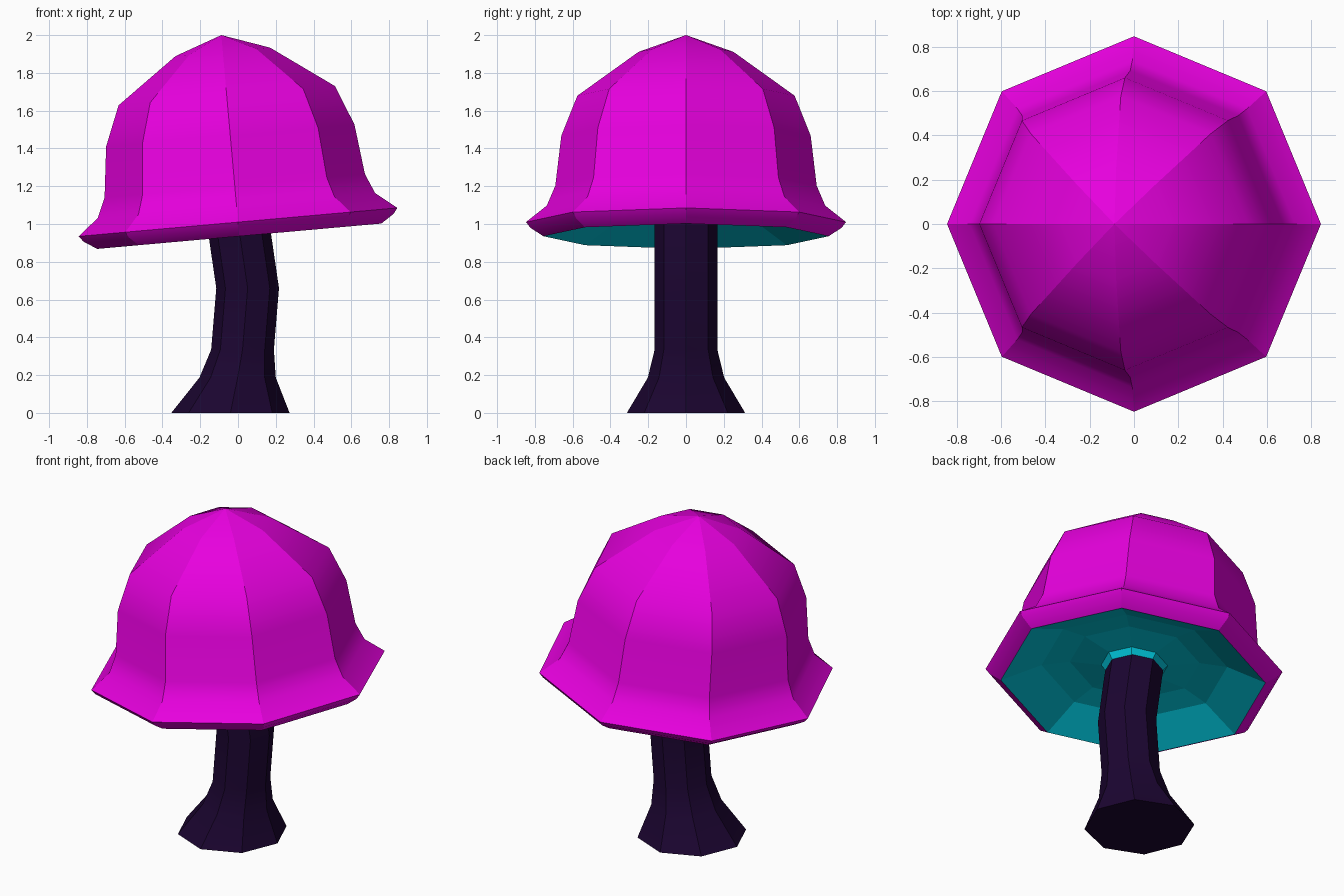
import bpy, bmesh, math
from mathutils import Matrix, Vector

SIDES = 8

cube = bpy.data.objects.get("Cube")
if cube:
    bpy.data.objects.remove(cube, do_unlink=True)


def material(name, rgb):
    mat = bpy.data.materials.new(name)
    mat.use_nodes = True
    mat.diffuse_color = (*rgb, 1)
    bsdf = next(n for n in mat.node_tree.nodes if n.type == 'BSDF_PRINCIPLED')
    bsdf.inputs["Base Color"].default_value = (*rgb, 1)
    return mat


def loft(name, rings, mats, creases, rule=lambda level: 0, matrix=Matrix()):
    """Skin octagonal rings given as (radius, x, z); a zero radius is a tip.
    Upright edges and the rings listed in creases stay sharp."""
    bm = bmesh.new()
    loops, level_of = [], {}
    for level, (radius, x, z) in enumerate(rings):
        loop = [bm.verts.new((x + radius * math.cos(math.tau * i / SIDES),
                              radius * math.sin(math.tau * i / SIDES), z))
                for i in range(SIDES if radius else 1)]
        level_of.update((vert, level) for vert in loop)
        loops.append(loop)
    for level, (low, high) in enumerate(zip(loops, loops[1:])):
        for i in range(SIDES):
            j = (i + 1) % SIDES
            corners = [low[i % len(low)], low[j % len(low)],
                       high[j % len(high)], high[i % len(high)]]
            face = bm.faces.new(list(dict.fromkeys(corners)))
            face.material_index = rule(level)
    # Close open ends
    for loop in (loops[0], loops[-1]):
        if len(loop) > 1:
            bm.faces.new(loop)
    bmesh.ops.recalc_face_normals(bm, faces=bm.faces)
    for face in bm.faces:
        face.smooth = True
    for edge in bm.edges:
        a, b = (level_of[vert] for vert in edge.verts)
        edge.smooth = a == b and a not in creases
    bm.transform(matrix)
    mesh = bpy.data.meshes.new(name)
    bm.to_mesh(mesh)
    bm.free()
    for mat in mats:
        mesh.materials.append(mat)
    bpy.context.collection.objects.link(bpy.data.objects.new(name, mesh))


magenta = material("magenta", (0.8, 0.0, 0.73))
teal = material("teal", (0.0, 0.58, 0.73))
purple = material("dark purple", (0.011, 0.0015, 0.03))

# Bent stem with a flared foot
stem = [(0.313, -0.04, 0), (0.202, -0.002, 0.187), (0.166, 0.024, 0.335),
        (0.166, 0.051, 0.66), (0.166, 0.01, 0.94), (0.166, -0.005, 1.03)]
loft("stem", stem, [purple], creases={0, len(stem) - 1})

# Tilted cap: gills from the centre outwards, then rim, flare and dome
gills = [(0, -0.045), (0.13, -0.045), (0.19, 0.035), (0.37, 0.055), (0.53, 0.03)]
shell = [(0.755, -0.075), (0.824, -0.03), (0.847, 0), (0.737, 0.088),
         (0.692, 0.193), (0.66, 0.46), (0.575, 0.672), (0.251, 0.905), (0, 0.994)]
rim = len(gills)
tilt = Matrix.Translation(Vector((0, 0, 1.01))) @ Matrix.Rotation(math.radians(-5.1), 4, 'Y')
loft("cap", [(r, 0, z) for r, z in gills + shell], [magenta, teal],
     creases={*range(rim + 1), rim + 2},
     rule=lambda level: 1 if level < rim else 0, matrix=tilt)
